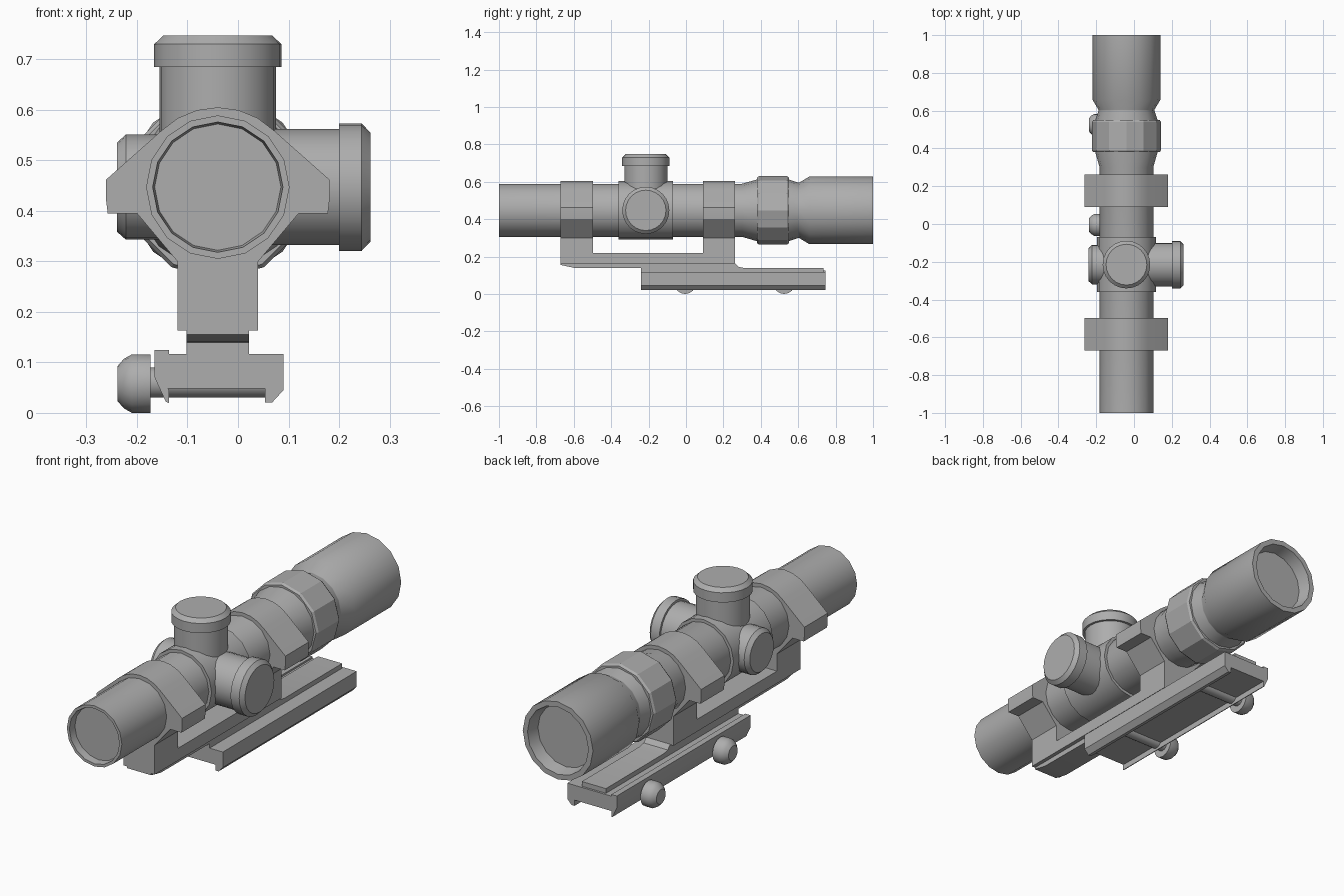
import bpy, bmesh, math
from mathutils import Vector

cube = bpy.data.objects.get("Cube")
if cube:
    bpy.data.objects.remove(cube, do_unlink=True)

grey = bpy.data.materials.new("matte grey")
grey.use_nodes = True
grey.diffuse_color = (0.42, 0.42, 0.42, 1)
grey.node_tree.nodes["Principled BSDF"].inputs["Base Color"].default_value = grey.diffuse_color

CX, CZ, TY = -0.04, 0.447, -0.215   # optical axis and turret station


def finish(bm, name, smooth=True):
    bmesh.ops.recalc_face_normals(bm, faces=bm.faces)
    mesh = bpy.data.meshes.new(name)
    bm.to_mesh(mesh)
    bm.free()
    mesh.materials.append(grey)
    obj = bpy.data.objects.new(name, mesh)
    bpy.context.collection.objects.link(obj)
    if smooth:
        bpy.ops.object.select_all(action='DESELECT')
        obj.select_set(True)
        bpy.context.view_layer.objects.active = obj
        bpy.ops.object.shade_smooth_by_angle(angle=math.radians(32))
    return obj


def lathe(name, axis, origin, profile, sides=16, smooth=True):
    """Revolve (distance, radius) pairs about an axis, capping both ends."""
    bm = bmesh.new()
    d, o = Vector(axis), Vector(origin)
    u = Vector((0, 0, 1)) if abs(d.z) < 0.5 else Vector((0, 1, 0))
    v = d.cross(u)
    rings = []
    for t, r in profile:
        rings.append([bm.verts.new(o + d * t + r * (u * math.cos(a) + v * math.sin(a)))
                      for a in (math.tau * i / sides for i in range(sides))])
    for a, b in zip(rings, rings[1:]):
        for i in range(sides):
            j = (i + 1) % sides
            bm.faces.new((a[i], a[j], b[j], b[i]))
    bm.faces.new(rings[0])
    bm.faces.new(rings[-1])
    return finish(bm, name, smooth)


def extrude(name, points, start, depth, side=False):
    """Extrude an XZ outline along y, or a YZ outline along x when side is set."""
    bm = bmesh.new()
    place = (lambda p: (start, p[0], p[1])) if side else (lambda p: (p[0], start, p[1]))
    face = bm.faces.new([bm.verts.new(place(p)) for p in points])
    new = bmesh.ops.extrude_face_region(bm, geom=[face])["geom"]
    shift = (depth, 0, 0) if side else (0, depth, 0)
    bmesh.ops.translate(bm, vec=shift, verts=[g for g in new if isinstance(g, bmesh.types.BMVert)])
    return finish(bm, name)


# Main tube with recessed lenses at both ends
lathe("scope_tube", (0, 1, 0), (CX, 0, CZ), [
    (-0.965, 0.125), (-1, 0.129), (-1, 0.142), (0.30, 0.142), (0.38, 0.165),
    (0.55, 0.165), (0.60, 0.148), (0.605, 0.148), (0.66, 0.181), (1, 0.181),
    (1, 0.157), (0.94, 0.145)])
lathe("turret_housing", (0, 1, 0), (CX, 0, CZ), [(-0.36, 0.156), (-0.07, 0.156)])
lathe("zoom_ring", (0, 1, 0), (CX, 0, CZ),
      [(0.38, 0.176), (0.39, 0.183), (0.54, 0.183), (0.55, 0.176)], 12, False)

# Capped turrets on top and on the left, plain cap on the right
for name, axis, cap in (("top_turret", (0, 0, 1), 0.238), ("left_turret", (1, 0, 0), 0.24)):
    lathe(name + "_stem", axis, (CX, TY, CZ), [(0, 0.115), (cap, 0.115)], 24)
    lathe(name + "_cap", axis, (CX, TY, CZ), [
        (cap, 0.115), (cap, 0.126), (cap + 0.045, 0.126), (cap + 0.062, 0.108)], 24)
lathe("right_turret", (-1, 0, 0), (CX, TY, CZ), [(0, 0.104), (0.182, 0.104), (0.2, 0.088)], 24)

# Split rings: arched cap with ears above, tapered post below
arch = [(CX + 0.158 * math.cos(a), CZ + 0.158 * math.sin(a))
        for a in (math.radians(45 + 15 * i) for i in range(7))]
ring_cap = ([(0.178, 0.395), (0.181, 0.42), (0.181, 0.462)] + arch +
            [(-0.261, 0.462), (-0.261, 0.42), (-0.258, 0.395)])
post = [(0.12, 0.395), (0.04, 0.30), (0.04, 0.163), (-0.12, 0.163), (-0.12, 0.30), (-0.2, 0.395)]
for label, y in (("front", -0.67), ("rear", 0.09)):
    extrude(label + "_ring_cap", ring_cap, y, 0.172)
    extrude(label + "_ring_post", post, y, 0.172)

# Bridge joining the posts, with a narrower neck underneath
extrude("mount_bridge", [(-0.12, 0.163), (0.04, 0.163), (0.04, 0.22), (-0.12, 0.22)], -0.67, 0.932)
extrude("mount_neck", [
    (-0.67, 0.165), (-0.67, 0.155), (-0.60, 0.14), (-0.24, 0.138), (-0.24, 0.11), (0.735, 0.11),
    (0.735, 0.139), (0.31, 0.139), (0.28, 0.145), (0.262, 0.165)], -0.102, 0.124, side=True)

# Rail clamp body with a hooked left lip, and the sliding right jaw
extrude("rail_clamp", [
    (-0.157, 0.117), (0.09, 0.117), (0.09, 0.045), (0.068, 0.021), (0.053, 0.021),
    (0.053, 0.048), (-0.143, 0.048), (-0.157, 0.075)], -0.24, 0.985)
extrude("clamp_jaw", [
    (-0.165, 0.125), (-0.137, 0.125), (-0.137, 0.116), (-0.156, 0.116), (-0.156, 0.078),
    (-0.137, 0.045), (-0.137, 0.02), (-0.143, 0.022), (-0.165, 0.07)], -0.24, 0.985)

# Cross bolts and domed nuts
for label, y in (("front", -0.005), ("rear", 0.525)):
    lathe(label + "_cross_bolt", (-1, 0, 0), (0, y, 0.06), [(-0.06, 0.03), (0.18, 0.03)])
    lathe(label + "_clamp_nut", (-1, 0, 0), (0, y, 0.058), [
        (0.173, 0.058), (0.21, 0.058), (0.226, 0.049), (0.239, 0.034)])
